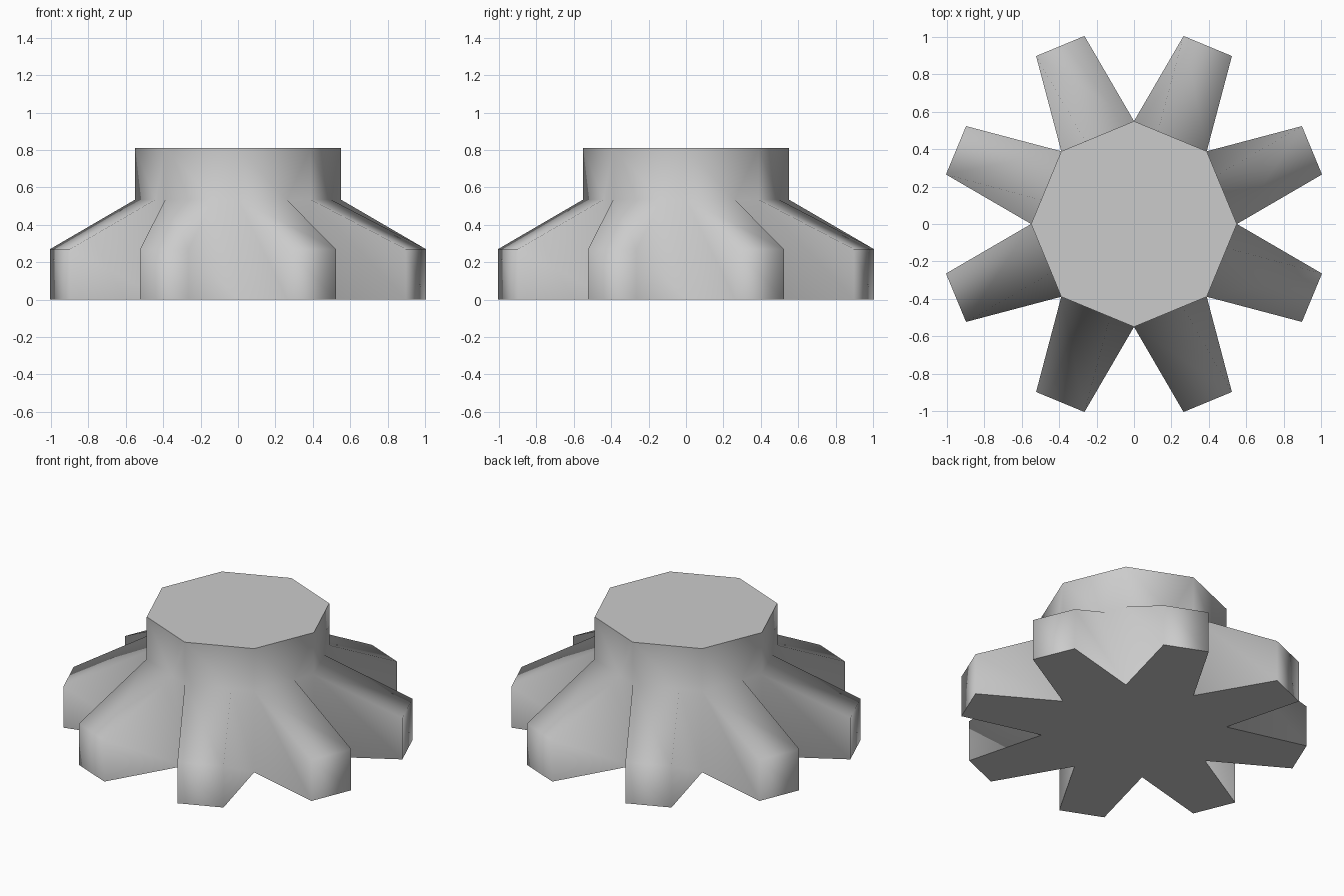
import bpy, bmesh
from math import sin, cos, radians

if "Cube" in bpy.data.objects:
    bpy.data.objects.remove(bpy.data.objects["Cube"])

N = 8
HUB_R, HUB_H = 0.55, 0.81          # octagonal hub
ARM_Z, TIP_Z = 0.535, 0.27         # arm height at hub / at tip
TIP_R, TIP_HALF = 1.03, 0.14       # arm tip distance and half width

bm = bmesh.new()


def ring(z):
    return [bm.verts.new((HUB_R * cos(radians(45 * i)), HUB_R * sin(radians(45 * i)), z))
            for i in range(N)]


def tip(i, side, z):
    a = radians(45 * i + 22.5)
    return bm.verts.new((TIP_R * cos(a) - side * TIP_HALF * sin(a),
                         TIP_R * sin(a) + side * TIP_HALF * cos(a), z))


top, mid, bot = ring(HUB_H), ring(ARM_Z), ring(0)
outline = []

for i in range(N):
    j = (i + 1) % N
    # arm shoulder is set in from the hub corner on one side only
    p = bm.verts.new(mid[i].co.lerp(mid[j].co, 0.67))
    t0, b0 = tip(i, -1, TIP_Z), tip(i, -1, 0)
    t1, b1 = tip(i, 1, TIP_Z), tip(i, 1, 0)
    # hub wall and the sliver beside the shoulder
    bm.faces.new((mid[i], p, mid[j], top[j], top[i]))
    bm.faces.new((p, bot[j], mid[j]))
    # arm: sloped top, end, straight side, twisted side
    bm.faces.new((mid[i], t0, t1, p))
    bm.faces.new((t0, b0, b1, t1))
    bm.faces.new((mid[i], bot[i], b0, t0))
    bm.faces.new((t1, b1, bot[j]))
    bm.faces.new((t1, bot[j], p))
    outline += [bot[i], b0, b1]

# flat caps
caps = [bm.faces.new(top), bm.faces.new(outline[::-1])]
bmesh.ops.recalc_face_normals(bm, faces=bm.faces)

# smooth sides, with sharp caps and sharp valleys between the arms
for f in bm.faces:
    f.smooth = f not in caps
for e in bm.edges:
    if any(f in caps for f in e.link_faces) or e.calc_face_angle(0) > radians(95):
        e.smooth = False

mesh = bpy.data.meshes.new("eight_armed_knob")
bm.to_mesh(mesh)
bm.free()
obj = bpy.data.objects.new("eight_armed_knob", mesh)
bpy.context.collection.objects.link(obj)
